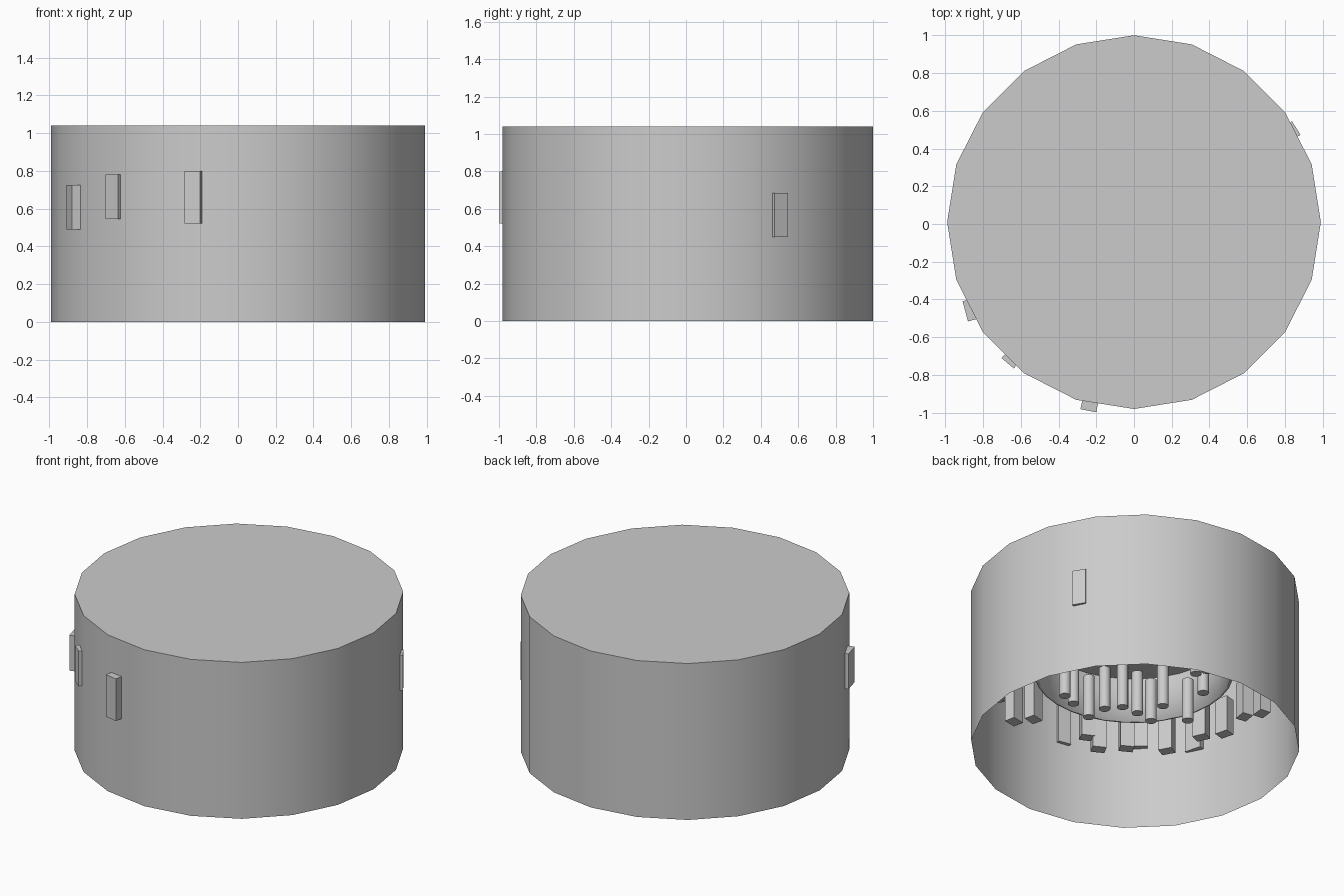
import bpy, bmesh, math
from mathutils import Matrix, Vector

if "Cube" in bpy.data.objects:
    bpy.data.objects.remove(bpy.data.objects["Cube"])

grey = bpy.data.materials.new("plain grey")
grey.use_nodes = True
COLOUR = (0.6, 0.6, 0.6, 1)
grey.diffuse_color = COLOUR
next(n for n in grey.node_tree.nodes if n.type == "BSDF_PRINCIPLED").inputs["Base Color"].default_value = COLOUR


def finish(name, bm, smooth=False):
    """Turn a bmesh into a named object with the grey material."""
    mesh = bpy.data.meshes.new(name)
    bm.to_mesh(mesh)
    bm.free()
    mesh.materials.append(grey)
    obj = bpy.data.objects.new(name, mesh)
    bpy.context.collection.objects.link(obj)
    if smooth:
        bpy.ops.object.select_all(action="DESELECT")
        obj.select_set(True)
        bpy.context.view_layer.objects.active = obj
        bpy.ops.object.shade_smooth_by_angle(angle=math.radians(35))
    return obj


def cylinder(name, sides, radius, bottom, top, centre=(0, 0), open_bottom=False):
    bm = bmesh.new()
    place = Matrix.Translation((centre[0], centre[1], (bottom + top) / 2))
    bmesh.ops.create_cone(bm, cap_ends=True, segments=sides, radius1=radius,
                          radius2=radius, depth=top - bottom, matrix=place)
    if open_bottom:
        bm.normal_update()
        low = [f for f in bm.faces if f.normal.z < -0.9]
        bmesh.ops.delete(bm, geom=low, context="FACES_ONLY")
    return finish(name, bm, smooth=True)


def block(name, x, y, bottom, height, width=0.085, depth=0.07, turn=0.0):
    """Upright block facing outwards from the middle."""
    bm = bmesh.new()
    place = (Matrix.Translation((x, y, bottom + height / 2))
             @ Matrix.Rotation(math.atan2(y, x) + turn, 4, "Z")
             @ Matrix.Diagonal((depth, width, height, 1)))
    bmesh.ops.create_cube(bm, size=1, matrix=place)
    return finish(name, bm)


# Outer drum, open underneath
cylinder("drum_shell", 20, 0.99, 0, 1.04, (0, 0.01), open_bottom=True)

# Inner cup with a thin wall, open underneath
cup = cylinder("inner_cup", 32, 0.6, 0.51, 0.82, open_bottom=True)
wall = cup.modifiers.new("wall", "SOLIDIFY")
wall.thickness = 0.015

# Blocks that break through the drum wall
block("wall_block_front", -0.235, -0.955, 0.52, 0.28, turn=0.04)
block("wall_block_corner", -0.65, -0.715, 0.545, 0.235, turn=0.04, depth=0.06)
block("wall_block_side", -0.865, -0.455, 0.49, 0.235, width=0.11, depth=0.06, turn=-0.22)
block("wall_block_back", 0.83, 0.49, 0.45, 0.235, depth=0.07, turn=0.03)

# Axes of the two facing half rings
tilt = math.radians(35)
along = Vector((-math.cos(tilt), math.sin(tilt)))
across = Vector((math.sin(tilt), math.cos(tilt)))


def half_rings(radius, spots):
    """Positions on a ring: each spot and its mirror on the other half."""
    for offset, bottom in spots:
        reach = math.sqrt(radius ** 2 - offset ** 2)
        for side in (-1, 1):
            p = along * offset + across * side * reach
            yield p.x, p.y, bottom


# Ring of hanging blocks inside the wall
block_spots = [(-0.8, 0.47), (-0.68, 0.44), (-0.55, 0.54), (-0.21, 0.53), (-0.14, 0.46),
               (0.03, 0.48), (0.27, 0.45), (0.47, 0.5), (0.6, 0.47), (0.71, 0.52), (0.8, 0.45)]
for i, (x, y, z) in enumerate(half_rings(0.86, block_spots)):
    block(f"hanging_block_{i}", x, y, z, 0.24, turn=0.15 * math.sin(i * 2))

# Ring of hanging rods inside the cup
rod_spots = [(-0.4, 0.45), (-0.34, 0.45), (-0.24, 0.41), (-0.14, 0.5), (-0.03, 0.53),
             (0.06, 0.49), (0.14, 0.43), (0.21, 0.52), (0.35, 0.36), (0.43, 0.47)]
for i, (x, y, z) in enumerate(half_rings(0.45, rod_spots)):
    cylinder(f"hanging_rod_{i}", 12, 0.035, z, z + 0.28, (x, y))
